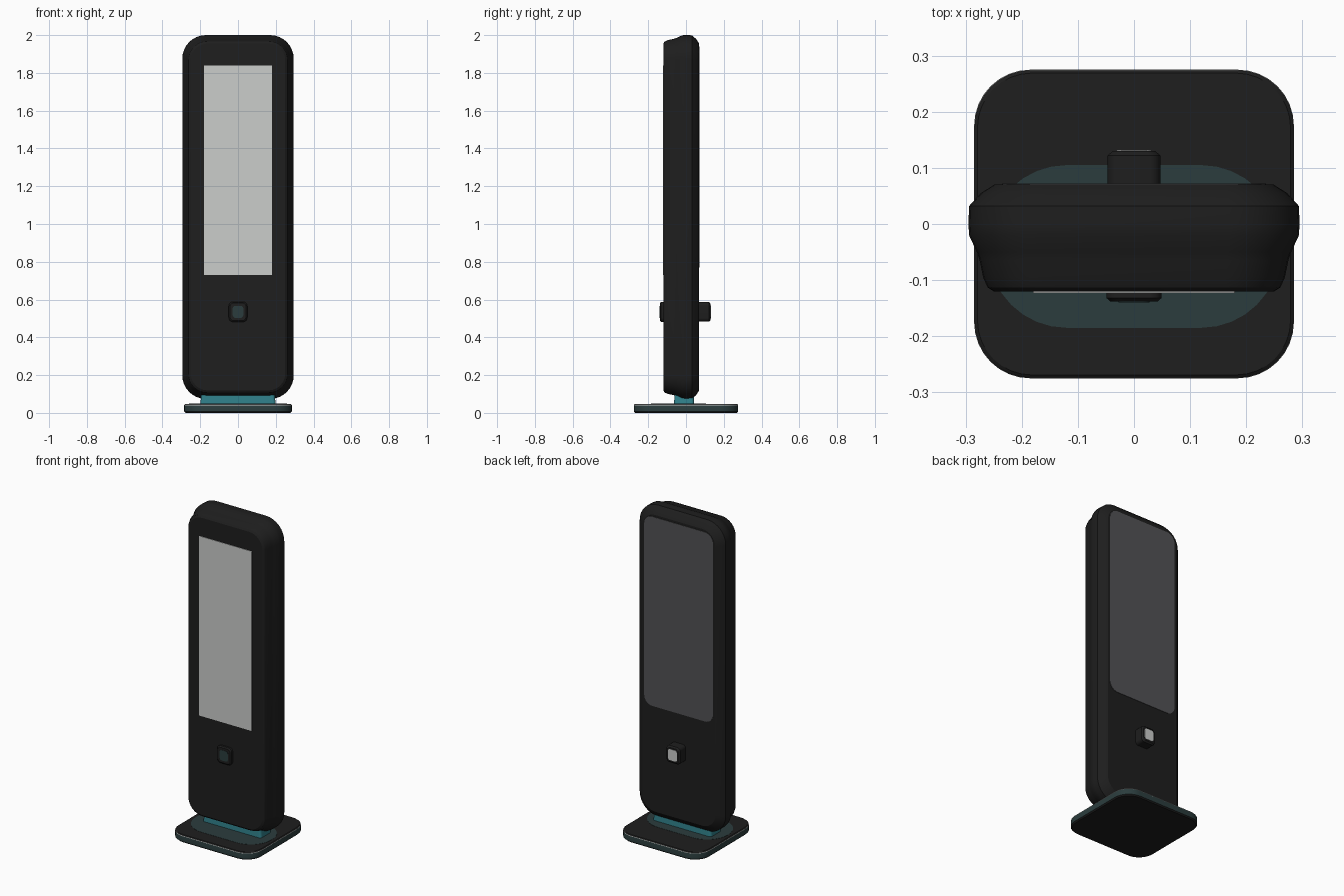
import bpy, bmesh, math

if "Cube" in bpy.data.objects:
    bpy.data.objects.remove(bpy.data.objects["Cube"])


def material(name, r, g, b):
    m = bpy.data.materials.new(name)
    m.diffuse_color = (r, g, b, 1)
    m.use_nodes = True
    m.node_tree.nodes["Principled BSDF"].inputs["Base Color"].default_value = m.diffuse_color
    return m


black = material("black_plastic", 0.013, 0.013, 0.013)
light = material("screen_light_grey", 0.60, 0.61, 0.60)
grey = material("panel_grey", 0.085, 0.085, 0.09)
teal = material("teal", 0.03, 0.22, 0.26)
dark_teal = material("dark_teal", 0.024, 0.046, 0.047)


def outline(hw, hh, r, steps=8):
    """Points of a rounded rectangle centred on the origin."""
    r = min(r, hw, hh)
    pts = []
    for k, (sx, sy) in enumerate(((1, 1), (-1, 1), (-1, -1), (1, -1))):
        for i in range(steps + 1):
            a = math.pi / 2 * (k + i / steps)
            pts.append((sx * (hw - r) + r * math.cos(a),
                        sy * (hh - r) + r * math.sin(a)))
    return pts


def loft(name, sections, mats, axis="y", centre=0.0, bands=None, caps=(0, 0)):
    """Skin rounded rectangles (depth, half width, half height, radius) along an axis."""
    bm = bmesh.new()
    rings = []
    for d, hw, hh, r in sections:
        rings.append([bm.verts.new((u, d, v + centre) if axis == "y" else (u, v + centre, d))
                      for u, v in outline(hw, hh, r)])
    n = len(rings[0])
    for s in range(len(rings) - 1):
        a, b = rings[s], rings[s + 1]
        for i in range(n):
            j = (i + 1) % n
            f = bm.faces.new((a[i], a[j], b[j], b[i]))
            f.material_index = bands[s] if bands else 0
    for ring, index in zip((rings[0], rings[-1]), caps):
        bm.faces.new(ring).material_index = index
    bmesh.ops.remove_doubles(bm, verts=bm.verts, dist=1e-5)
    bmesh.ops.recalc_face_normals(bm, faces=bm.faces)
    mesh = bpy.data.meshes.new(name)
    bm.to_mesh(mesh)
    bm.free()
    for m in mats:
        mesh.materials.append(m)
    ob = bpy.data.objects.new(name, mesh)
    bpy.context.collection.objects.link(ob)
    bpy.ops.object.select_all(action="DESELECT")
    ob.select_set(True)
    bpy.context.view_layer.objects.active = ob
    bpy.ops.object.shade_smooth_by_angle(angle=math.radians(25))
    return ob


# Housing: front bezel stepping out to a wider rear shell (depth, inset from widest outline)
HW, HH, CZ = 0.295, 0.963, 1.037
profile = [(-0.12, 0.045), (-0.113, 0.034), (-0.095, 0.026), (-0.065, 0.02),
           (-0.05, 0.015), (-0.02, 0.001), (0.0, 0.0), (0.032, 0.001),
           (0.055, 0.022), (0.07, 0.046)]
loft("housing", [(y, HW - i, HH - i, 0.125 - i * 0.8) for y, i in profile],
     [black], centre=CZ)

# Front screen and rear panel
loft("front_screen", [(-0.123, 0.18, 0.555, 0.003), (-0.117, 0.18, 0.555, 0.003)],
     [light], centre=1.285)
loft("rear_panel", [(0.067, 0.235, 0.585, 0.055), (0.0725, 0.235, 0.585, 0.055)],
     [grey], centre=1.355)

# Front button with its inlay
loft("front_button", [(-0.11, 0.049, 0.053, 0.022), (-0.132, 0.049, 0.053, 0.022),
                      (-0.138, 0.042, 0.046, 0.018)], [black], centre=0.535)
loft("front_button_inlay", [(-0.137, 0.028, 0.032, 0.015), (-0.1395, 0.028, 0.032, 0.015)],
     [dark_teal], centre=0.535)

# Rear knob with light tip
loft("rear_knob", [(0.06, 0.047, 0.052, 0.02), (0.122, 0.047, 0.052, 0.02),
                   (0.13, 0.038, 0.043, 0.018)], [black], centre=0.535)
loft("rear_knob_tip", [(0.128, 0.031, 0.034, 0.014), (0.132, 0.031, 0.034, 0.014)],
     [light], centre=0.535)

# Neck joining housing and base
loft("neck", [(0.045, 0.2, 0.053, 0.015), (0.13, 0.19, 0.05, 0.015)],
     [teal], axis="z", centre=-0.01)

# Base plate: dark teal rim, thin light edge line, black top and bottom
loft("base", [(0.0, 0.278, 0.268, 0.095), (0.007, 0.285, 0.275, 0.1),
              (0.04, 0.285, 0.275, 0.1), (0.044, 0.284, 0.274, 0.1),
              (0.048, 0.279, 0.269, 0.097)],
     [black, dark_teal, light], axis="z", bands=[0, 1, 2, 0])

# Tinted patch on the base around the neck
loft("base_tint", [(0.047, 0.26, 0.145, 0.14), (0.049, 0.26, 0.145, 0.14)],
     [dark_teal], axis="z", centre=-0.04)
